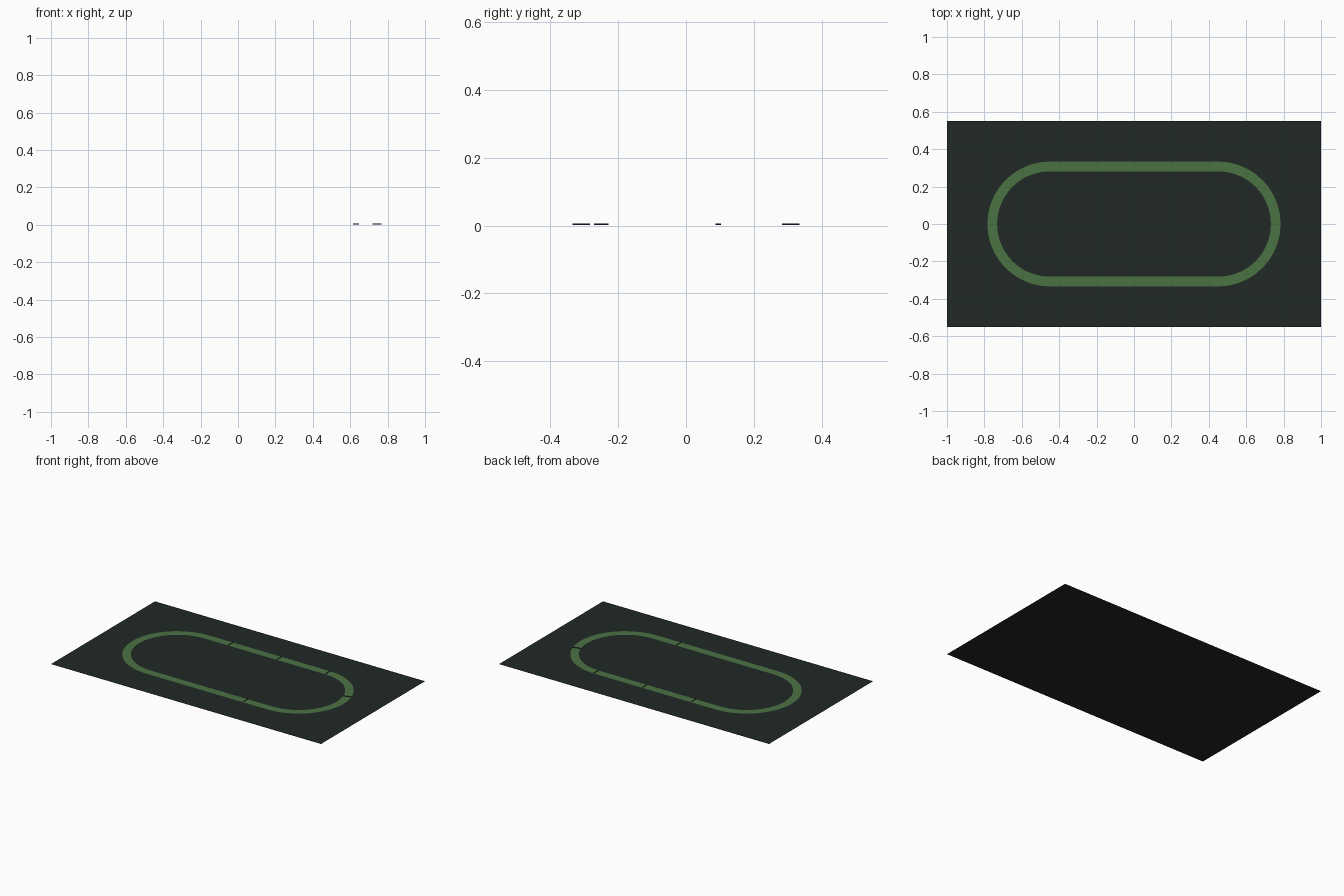
import bpy
import math
from mathutils import Vector

if "Cube" in bpy.data.objects:
    bpy.data.objects.remove(bpy.data.objects["Cube"])

HALF, INNER, OUTER = 0.45, 0.282, 0.334   # straight half length, track radii
TRACK_Z, GATE_TOP = 0.002, 0.006
ARC_STEPS = 20


def material(name, rgb):
    m = bpy.data.materials.new(name)
    m.diffuse_color = (*rgb, 1)
    m.use_nodes = True
    m.node_tree.nodes["Principled BSDF"].inputs["Base Color"].default_value = m.diffuse_color
    return m


def add_mesh(name, verts, faces, mat):
    me = bpy.data.meshes.new(name)
    me.from_pydata(verts, [], faces)
    me.materials.append(mat)
    ob = bpy.data.objects.new(name, me)
    bpy.context.collection.objects.link(ob)
    return ob


def arc_station(side, deg):
    a = math.radians(deg)
    return Vector((side * HALF, 0)), Vector((math.cos(a), math.sin(a)))


def straight_station(x, side):
    return Vector((x, 0)), Vector((0, side))


def at(station, radius, z):
    centre, direction = station
    p = centre + direction * radius
    return (p.x, p.y, z)


# Ground sheet
add_mesh("ground", [(-1, -0.55, 0), (1, -0.55, 0), (1, 0.55, 0), (-1, 0.55, 0)],
         [(0, 1, 2, 3)], material("ground_dark_green", (0.014, 0.022, 0.018)))

# Track ribbon: right bend, back straight, left bend, front straight
stations = [arc_station(1, -90 + 180 * i / ARC_STEPS) for i in range(ARC_STEPS + 1)]
stations += [straight_station(HALF - 0.18 * i, 1) for i in range(1, 5)]
stations += [arc_station(-1, 90 + 180 * i / ARC_STEPS) for i in range(ARC_STEPS + 1)]
stations += [straight_station(-HALF + 0.18 * i, -1) for i in range(1, 5)]
n = len(stations)
verts = [at(s, r, TRACK_Z) for s in stations for r in (INNER, OUTER)]
faces = [(2 * i, 2 * i + 1, (2 * i + 3) % (2 * n), (2 * i + 2) % (2 * n)) for i in range(n)]
add_mesh("track", verts, faces, material("track_green", (0.07, 0.17, 0.055)))

# Low upright gate strips across the track
gate_mat = material("gate_dark", (0.012, 0.014, 0.03))
gates = [straight_station(0.27, -1), arc_station(1, -54), arc_station(1, 18),
         arc_station(1, 90), straight_station(0.09, 1), straight_station(-0.27, 1)]
for i, s in enumerate(gates):
    add_mesh(f"gate_strip_{i + 1}",
             [at(s, INNER, TRACK_Z), at(s, OUTER, TRACK_Z),
              at(s, OUTER, GATE_TOP), at(s, INNER, GATE_TOP)],
             [(0, 1, 2, 3)], gate_mat)
